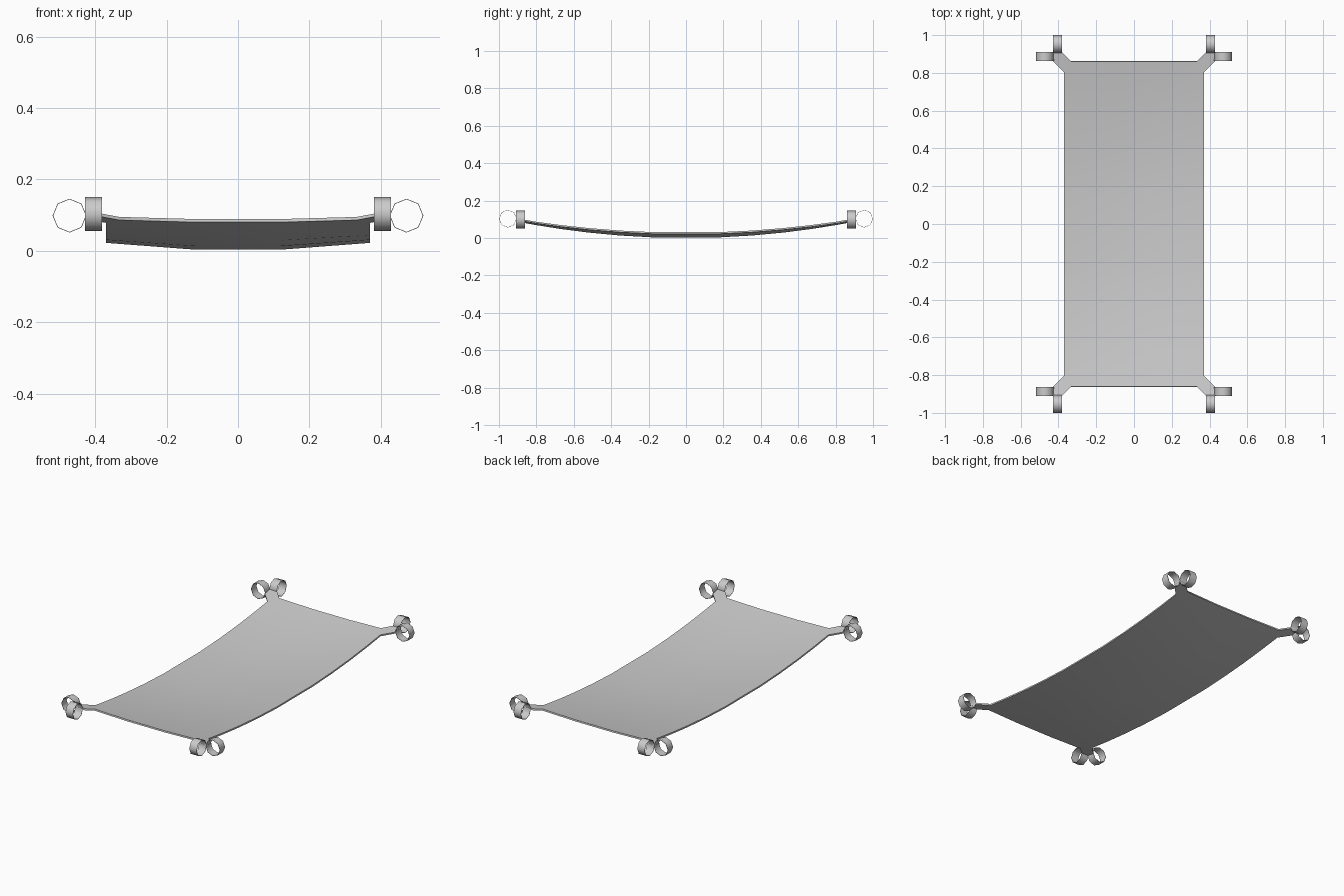
import bpy, bmesh
from math import pi
from mathutils import Matrix

if "Cube" in bpy.data.objects:
    bpy.data.objects.remove(bpy.data.objects["Cube"])

L = 0.862  # half length of the cloth


def sag(x, y):
    """Underside height of the sagging cloth."""
    t = (y / L) ** 2
    e = max(0.0, (abs(x) - 0.12) / 0.25)
    return 0.08 * t + e * (0.0195 - 0.0125 * t)


def finish(bm, name, thickness, offset):
    me = bpy.data.meshes.new(name)
    bm.to_mesh(me)
    bm.free()
    ob = bpy.data.objects.new(name, me)
    bpy.context.collection.objects.link(ob)
    mod = ob.modifiers.new("thickness", "SOLIDIFY")
    mod.thickness = thickness
    mod.offset = offset
    bpy.ops.object.select_all(action='DESELECT')
    ob.select_set(True)
    bpy.context.view_layer.objects.active = ob
    bpy.ops.object.modifier_apply(modifier=mod.name)
    bpy.ops.object.shade_smooth_by_angle(angle=0.9)
    return ob


# Cloth with cut corners and diagonal corner straps, one continuous sheet
bm = bmesh.new()


def face(points):
    f = bm.faces.new([bm.verts.new((x, y, sag(x, y))) for x, y in points])
    f.normal_update()
    if f.normal.z < 0:
        f.normal_flip()


xs = [-0.37, -0.333, -0.12, 0.12, 0.333, 0.37]
half = [0.17, 0.35, 0.52, 0.67, 0.804, L]
ys = [-y for y in reversed(half)] + half
for i in range(len(xs) - 1):
    for j in range(len(ys) - 1):
        if i in (0, len(xs) - 2) and j in (0, len(ys) - 2):
            continue
        face([(xs[i], ys[j]), (xs[i + 1], ys[j]),
              (xs[i + 1], ys[j + 1]), (xs[i], ys[j + 1])])
for sx in (-1, 1):
    for sy in (-1, 1):
        for poly in ([(0.333, 0.804), (0.37, 0.804), (0.333, L)],
                     [(0.37, 0.804), (0.429, L), (0.381, 0.91), (0.333, L)],
                     [(0.429, L), (0.429, 0.91), (0.381, 0.91)]):
            face([(sx * x, sy * y) for x, y in poly])
bmesh.ops.remove_doubles(bm, verts=bm.verts, dist=0.0005)
finish(bm, "hammock_cloth", 0.009, 1)


# Eight-sided open loops, two at each corner
def loop(name, center, axis):
    bm = bmesh.new()
    rot = Matrix.Rotation(pi / 2, 4, 'Y' if axis == 'X' else 'X')
    bmesh.ops.create_cone(bm, cap_ends=False, segments=8, radius1=0.0475,
                          radius2=0.0475, depth=0.048,
                          matrix=Matrix.Translation(center) @ rot)
    bmesh.ops.recalc_face_normals(bm, faces=bm.faces)
    finish(bm, name, 0.002, -1)


for sx, side in ((-1, "left"), (1, "right")):
    for sy, end in ((-1, "front"), (1, "back")):
        loop(f"side_loop_{end}_{side}", (sx * 0.472, sy * 0.886, 0.0985), 'Y')
        loop(f"end_loop_{end}_{side}", (sx * 0.405, sy * 0.9525, 0.1035), 'X')
